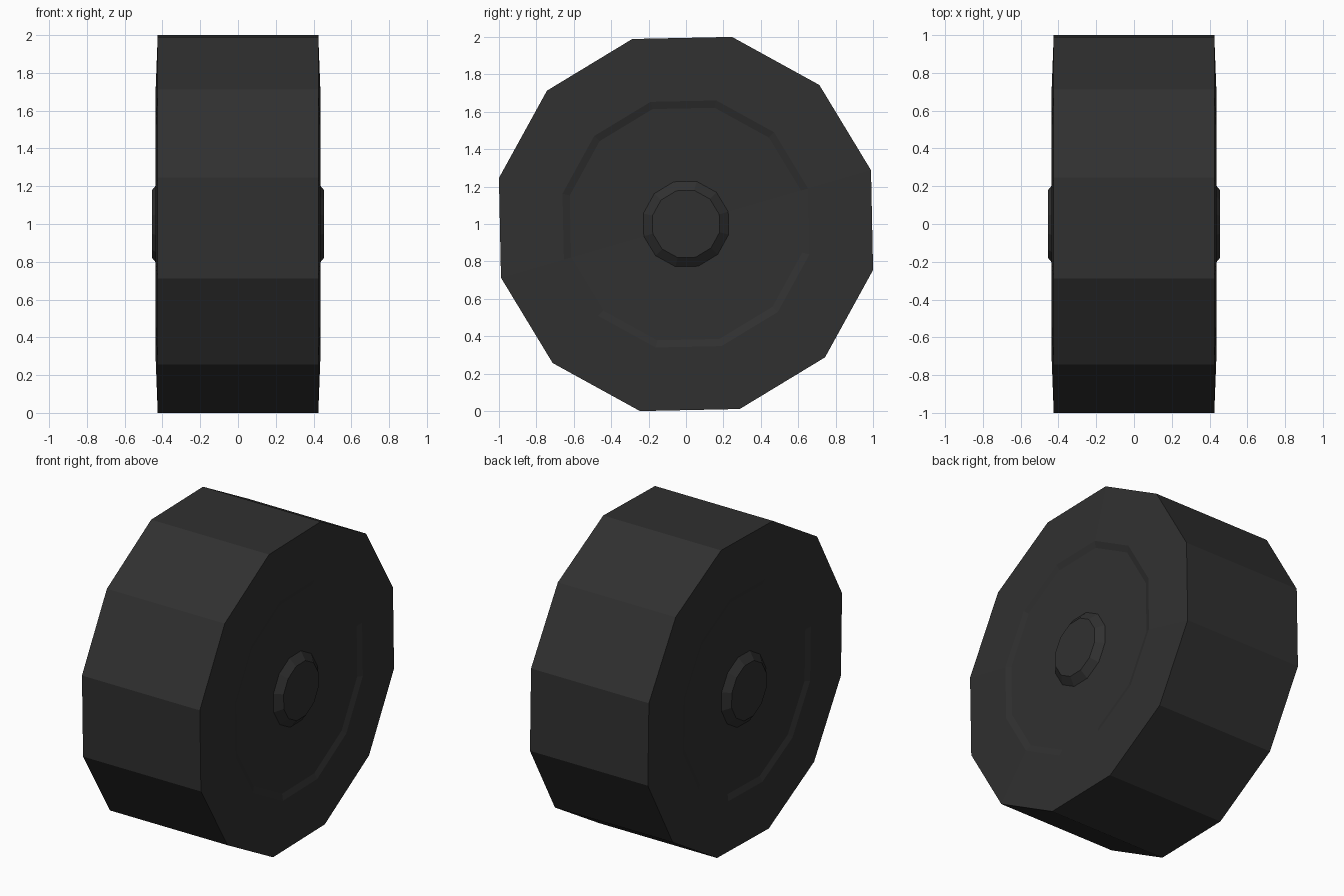
import bpy, bmesh, math

if "Cube" in bpy.data.objects:
    bpy.data.objects.remove(bpy.data.objects["Cube"])

SIDES = 12
PHASE = math.radians(16.2)

rubber = bpy.data.materials.new("dark_rubber")
rubber.diffuse_color = (0.03, 0.03, 0.03, 1)
rubber.use_nodes = True
rubber.node_tree.nodes["Principled BSDF"].inputs["Base Color"].default_value = rubber.diffuse_color


def lathe(name, profile):
    """Spin (x, radius) profile around the wheel axle and cap both ends."""
    bm = bmesh.new()
    rings = []
    for x, r in profile:
        rings.append([bm.verts.new((x, r * math.cos(PHASE + i * math.tau / SIDES),
                                    1 + r * math.sin(PHASE + i * math.tau / SIDES)))
                      for i in range(SIDES)])
    for a, b in zip(rings, rings[1:]):
        for i in range(SIDES):
            j = (i + 1) % SIDES
            bm.faces.new((a[i], a[j], b[j], b[i]))
    bm.faces.new(rings[0])
    bm.faces.new(rings[-1])
    bmesh.ops.recalc_face_normals(bm, faces=bm.faces)
    mesh = bpy.data.meshes.new(name)
    bm.to_mesh(mesh)
    bm.free()
    mesh.materials.append(rubber)
    obj = bpy.data.objects.new(name, mesh)
    bpy.context.collection.objects.link(obj)


# one side from hub cap out to tread: cap, hub bevel, dished disc, ring step, sidewall
side = [(0.455, 0.185), (0.415, 0.235), (0.425, 0.64), (0.438, 0.68), (0.425, 1.03)]
lathe("wheel", [(-x, r) for x, r in side] + side[::-1])
